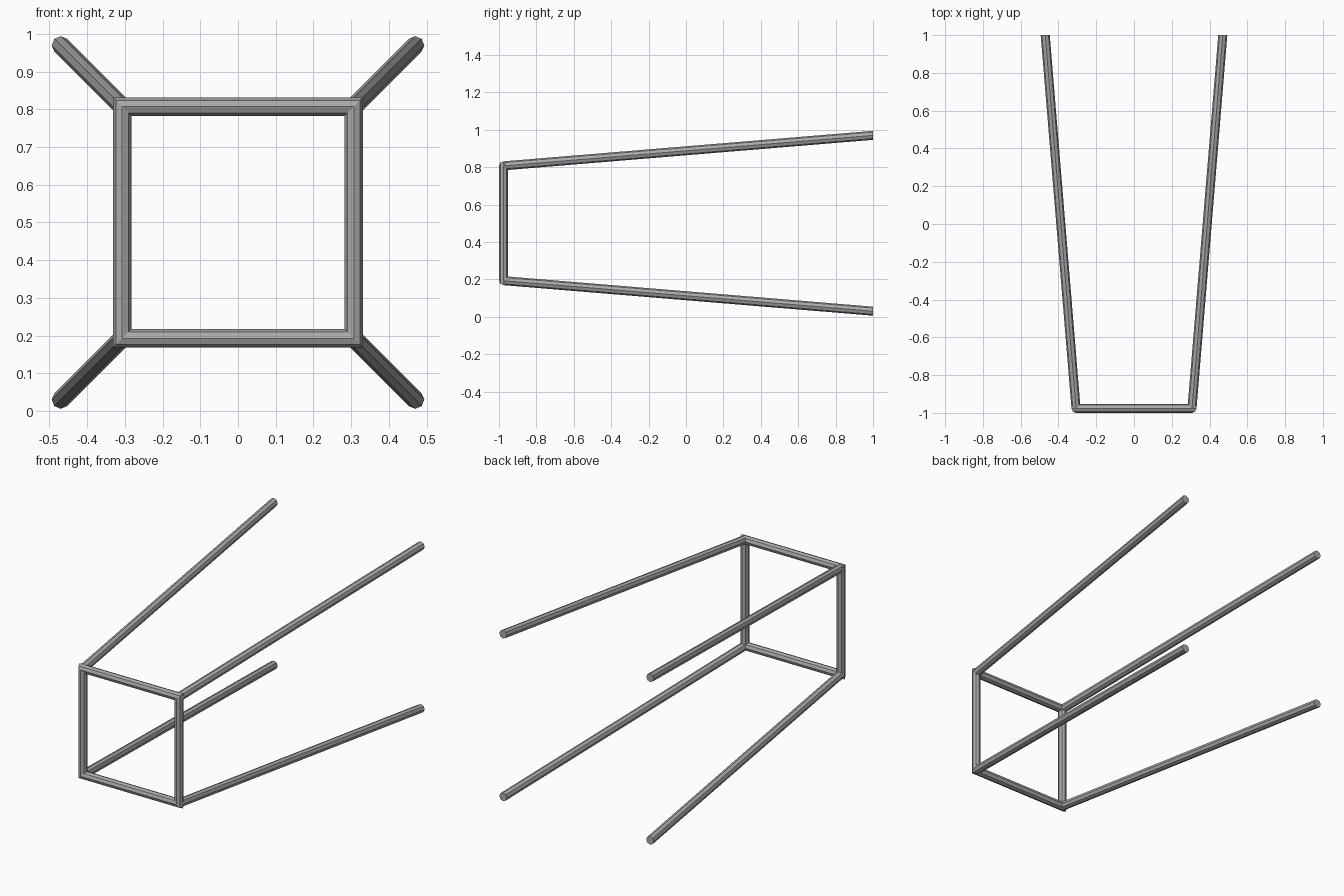
import bpy, bmesh
from math import cos, sin, tau
from mathutils import Vector

cube = bpy.data.objects.get("Cube")
if cube:
    bpy.data.objects.remove(cube, do_unlink=True)

RADIUS = 0.024      # tube radius
SIDES = 8           # octagonal tubing
HALF = 0.307        # half width of the square frame, on its centreline
SPREAD = 0.47       # half distance between the free rod ends
FRONT, BACK, MID = -0.976, 1.0, 0.5

grey = bpy.data.materials.new("steel_grey")
grey.use_nodes = True
colour = (0.4, 0.4, 0.4, 1)
grey.diffuse_color = colour
grey.node_tree.nodes["Principled BSDF"].inputs["Base Color"].default_value = colour

# Unit circle points of the tube section
SECTION = [(RADIUS * cos(tau * k / SIDES), RADIUS * sin(tau * k / SIDES))
           for k in range(SIDES)]


def tube(name, rings, closed):
    """Skin a run of point rings; a closed run has no caps."""
    bm = bmesh.new()
    loops = [[bm.verts.new(p) for p in ring] for ring in rings]
    pairs = list(zip(loops, loops[1:]))
    if closed:
        pairs.append((loops[-1], loops[0]))
    else:
        bm.faces.new(loops[0])
        bm.faces.new(loops[-1])
    for a, b in pairs:
        for i in range(SIDES):
            j = (i + 1) % SIDES
            bm.faces.new((a[i], a[j], b[j], b[i]))
    bmesh.ops.recalc_face_normals(bm, faces=bm.faces)
    mesh = bpy.data.meshes.new(name)
    bm.to_mesh(mesh)
    bm.free()
    mesh.materials.append(grey)
    obj = bpy.data.objects.new(name, mesh)
    bpy.context.collection.objects.link(obj)
    return obj


CORNERS = {"upper_left": (1, 1), "upper_right": (-1, 1),
           "lower_right": (-1, -1), "lower_left": (1, -1)}

# Square front frame with mitred corners
tube("front_frame",
     [[Vector((sx * (HALF + u), FRONT + v, MID + sz * (HALF + u))) for u, v in SECTION]
      for sx, sz in CORNERS.values()], True)

# Four rods flaring backwards from the frame corners
for label, (sx, sz) in CORNERS.items():
    tube(label + "_rod",
         [[Vector((sx * (d + u), y, MID + sz * (d + v))) for u, v in SECTION]
          for d, y in ((HALF, FRONT), (SPREAD, BACK))], False)
